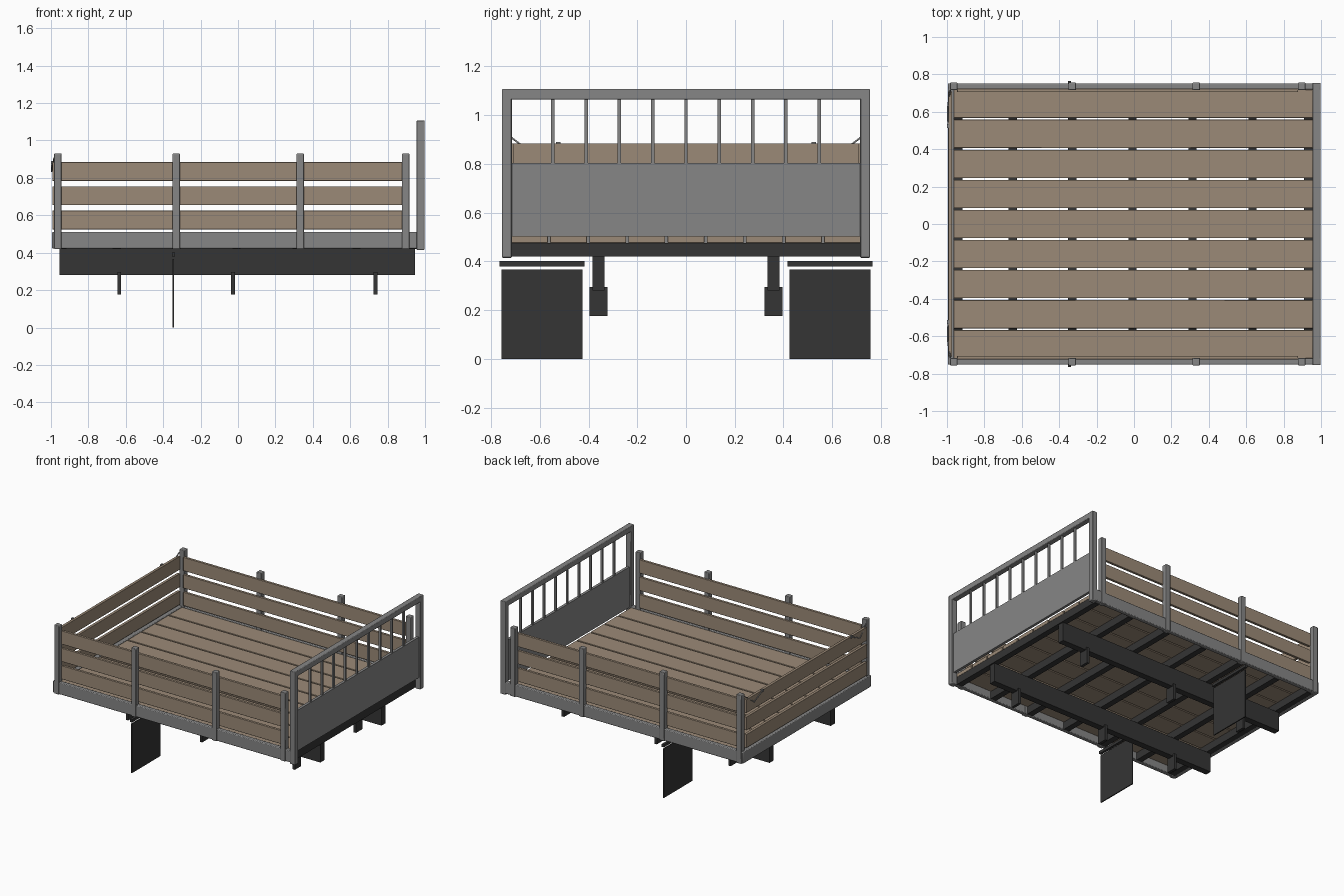
import bpy
from mathutils import Vector

if "Cube" in bpy.data.objects:
    bpy.data.objects.remove(bpy.data.objects["Cube"])


def material(name, rgb):
    m = bpy.data.materials.new(name)
    m.diffuse_color = (*rgb, 1)
    m.use_nodes = True
    m.node_tree.nodes["Principled BSDF"].inputs["Base Color"].default_value = m.diffuse_color
    return m


STEEL = material("steel", (0.24, 0.24, 0.24))
WOOD = material("wood", (0.33, 0.255, 0.185))
DARK = material("dark_frame", (0.035, 0.035, 0.035))


def box(name, x, y, z, mat, bevel=0.0):
    """Box from (min, max) ranges, with optional softened edges."""
    lo, hi = Vector((x[0], y[0], z[0])), Vector((x[1], y[1], z[1]))
    bpy.ops.mesh.primitive_cube_add(size=1, location=(lo + hi) / 2)
    o = bpy.context.object
    o.name = name
    o.scale = hi - lo
    bpy.ops.object.transform_apply(location=False, rotation=False, scale=True)
    o.data.materials.append(mat)
    if bevel:
        b = o.modifiers.new("bevel", 'BEVEL')
        b.width = bevel
        b.segments = 2
        bpy.ops.object.shade_smooth_by_angle()
    return o


def pair(name, x, y, z, mat, bevel=0.0):
    """Same box on the left and the right side."""
    box(name + "_left", x, y, z, mat, bevel)
    box(name + "_right", x, (-y[1], -y[0]), z, mat, bevel)


# chassis beams with mounting brackets
pair("chassis_beam", (-0.955, 0.945), (0.335, 0.383), (0.28, 0.422), DARK)
for x in (-0.635, -0.027, 0.735):
    pair("mount_bracket", (x - 0.01, x + 0.01), (0.322, 0.396), (0.177, 0.296), DARK)

# cross members under the deck
for x in (-0.94, -0.648, -0.33, -0.008, 0.313, 0.634, 0.932):
    box("cross_member", (x - 0.022, x + 0.022), (-0.72, 0.72), (0.42, 0.476), DARK)

# deck planks
for i in range(9):
    y = (i - 4) * 0.1607
    box("deck_plank", (-0.965, 0.955), (y - 0.0755, y + 0.0755), (0.476, 0.503), WOOD, 0.002)

# outer rails
pair("side_rail", (-0.995, 0.985), (0.72, 0.752), (0.423, 0.51), STEEL, 0.005)
box("rear_rail", (-0.995, -0.962), (-0.752, 0.752), (0.423, 0.51), STEEL, 0.005)

# side stakes
for x in (-0.963, -0.33, 0.333, 0.897):
    pair("side_stake", (x - 0.02, x + 0.02), (0.716, 0.756), (0.42, 0.93), STEEL, 0.004)

# side and tailgate slats
for z in (0.525, 0.655, 0.784):
    pair("side_slat", (-0.945, 0.877), (0.705, 0.724), (z, z + 0.1), WOOD, 0.002)
    box("tailgate_slat", (-0.993, -0.972), (-0.708, 0.708), (z, z + 0.1), WOOD, 0.002)

# headboard frame, panel and bars
pair("headboard_post", (0.955, 0.997), (0.715, 0.755), (0.415, 1.107), STEEL, 0.004)
box("headboard_top", (0.955, 0.997), (-0.755, 0.755), (1.065, 1.107), STEEL, 0.004)
box("headboard_panel", (0.966, 0.986), (-0.717, 0.717), (0.502, 0.803), STEEL)
for i in range(-4, 5):
    y = i * 0.1367
    box("headboard_bar", (0.969, 0.983), (y - 0.007, y + 0.007), (0.80, 1.068), STEEL)

# mud flaps and their hangers
pair("mud_flap", (-0.349, -0.341), (0.424, 0.757), (0.0, 0.366), DARK)
pair("flap_hanger", (-0.354, -0.336), (0.417, 0.765), (0.38, 0.401), DARK)

# tailgate chains and hooks
for side, s in (("left", 1), ("right", -1)):
    c = bpy.data.curves.new("tailgate_chain_" + side, 'CURVE')
    c.dimensions = '3D'
    c.bevel_depth = 0.004
    c.bevel_resolution = 1
    sp = c.splines.new('POLY')
    pts = [(-0.983, 0.715, 0.907), (-0.996, 0.62, 0.835), (-0.994, 0.525, 0.88)]
    sp.points.add(len(pts) - 1)
    for p, (x, y, z) in zip(sp.points, pts):
        p.co = (x, s * y, z, 1)
    o = bpy.data.objects.new("tailgate_chain_" + side, c)
    c.materials.append(STEEL)
    bpy.context.collection.objects.link(o)
pair("chain_hook", (-0.999, -0.987), (0.514, 0.534), (0.872, 0.89), STEEL)
